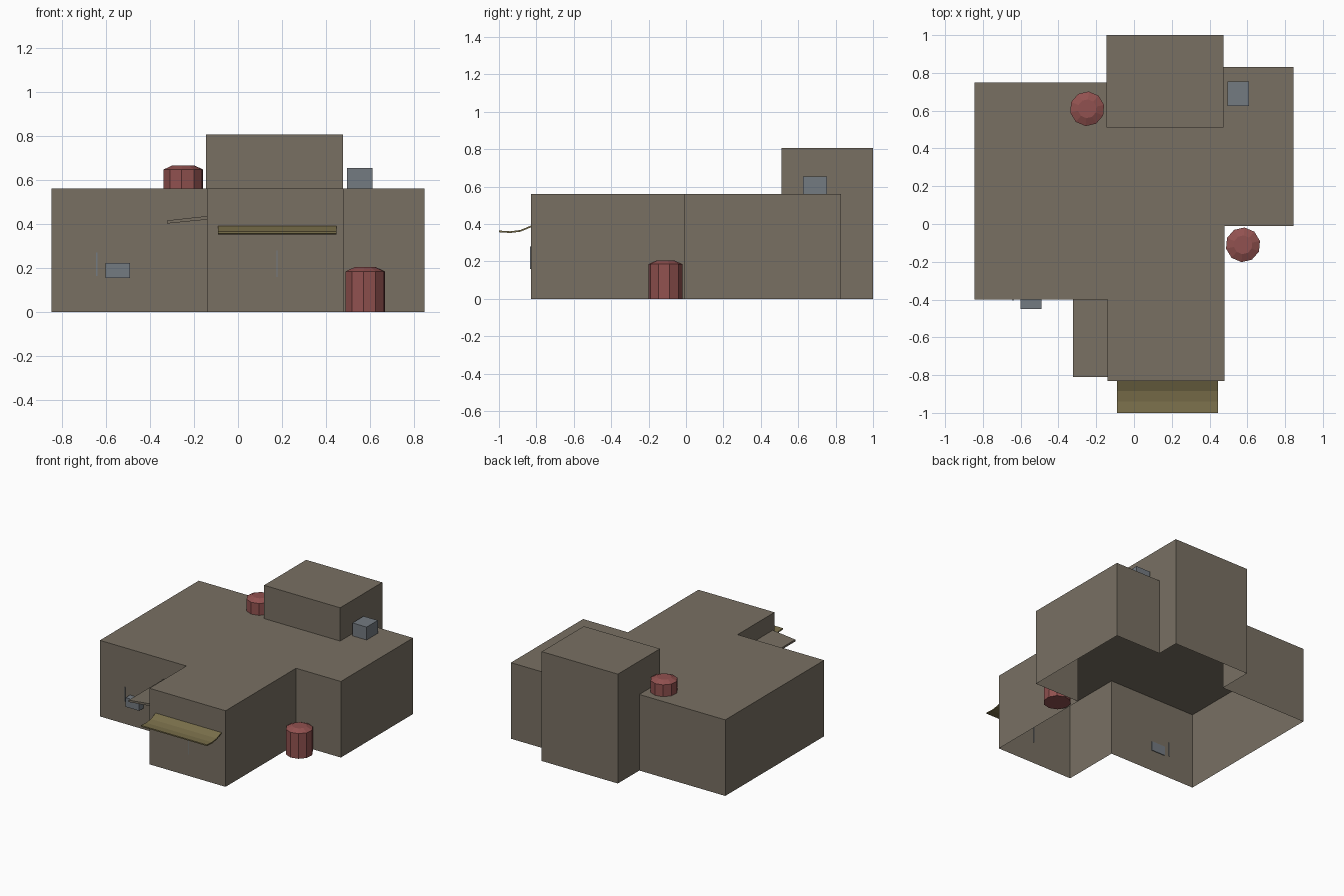
import bpy, bmesh, math

if "Cube" in bpy.data.objects:
    bpy.data.objects.remove(bpy.data.objects["Cube"])


def material(name, rgb):
    m = bpy.data.materials.new(name)
    m.diffuse_color = (*rgb, 1)
    m.use_nodes = True
    m.node_tree.nodes["Principled BSDF"].inputs["Base Color"].default_value = m.diffuse_color
    return m


WALL = material("warm grey concrete", (0.19, 0.162, 0.124))
RED = material("dull red paint", (0.285, 0.083, 0.079))
STEEL = material("blue grey metal", (0.175, 0.197, 0.22))
CANVAS = material("olive yellow canvas", (0.195, 0.16, 0.07))


def add(name, verts, faces, mat, recalc=True):
    me = bpy.data.meshes.new(name)
    me.from_pydata(verts, [], faces)
    if recalc:
        bm = bmesh.new()
        bm.from_mesh(me)
        bmesh.ops.recalc_face_normals(bm, faces=bm.faces)
        bm.to_mesh(me)
        bm.free()
    me.materials.append(mat)
    ob = bpy.data.objects.new(name, me)
    bpy.context.collection.objects.link(ob)
    return ob


def prism(name, profile, to3d, a, b, mat):
    """Sweep a closed 2D profile from a to b along the axis chosen by to3d."""
    n = len(profile)
    verts = [to3d(p, q, t) for t in (a, b) for p, q in profile]
    faces = [(i, (i + 1) % n, (i + 1) % n + n, i + n) for i in range(n)]
    faces += [tuple(reversed(range(n))), tuple(range(n, 2 * n))]
    return add(name, verts, faces, mat)


def box(name, x, y, z, mat):
    rect = [(x[0], y[0]), (x[1], y[0]), (x[1], y[1]), (x[0], y[1])]
    return prism(name, rect, lambda p, q, t: (p, q, t), *z, mat)


# Building: open-bottomed shell, walls raised from the footprint
ROOF, TOP = 0.56, 0.805
main = [(-0.145, 0.75), (-0.845, 0.75), (-0.845, -0.40), (-0.14, -0.40), (-0.14, -0.83),
        (0.48, -0.83), (0.48, -0.01), (0.845, -0.01), (0.845, 0.83), (0.475, 0.83)]
tower_back = [(0.475, 0.83), (0.475, 1.0), (-0.145, 1.0), (-0.145, 0.75)]
tower = [(0.475, 0.51), (0.475, 1.0), (-0.145, 1.0), (-0.145, 0.51)]
verts, faces = [], []


def face(points):
    faces.append(tuple(range(len(verts), len(verts) + len(points))))
    verts.extend(points)


def walls(path, z0, z1):
    for (ax, ay), (bx, by) in zip(path, path[1:]):
        face([(ax, ay, z0), (bx, by, z0), (bx, by, z1), (ax, ay, z1)])


walls(main, 0, ROOF)
walls(tower_back, 0, ROOF)
walls(tower + tower[:1], ROOF, TOP)
face([(x, y, ROOF) for x, y in main + [tower[0], tower[3]]])
face([(x, y, TOP) for x, y in tower])
add("building_shell", verts, faces, WALL, recalc=False)


# Barrels: ten-sided with a sloped shoulder
def barrel(name, cx, cy, z0):
    n, rings = 10, [(0.092, 0), (0.092, 0.185), (0.05, 0.204)]
    vs = [(cx + r * math.cos(math.radians(13) + math.tau * i / n),
           cy + r * math.sin(math.radians(13) + math.tau * i / n), z0 + z)
          for r, z in rings for i in range(n)]
    fs = [(k * n + i, k * n + (i + 1) % n, (k + 1) * n + (i + 1) % n, (k + 1) * n + i)
          for k in range(2) for i in range(n)]
    fs += [tuple(reversed(range(n))), tuple(range(2 * n, 3 * n))]
    add(name, vs, fs, RED)


barrel("ground_barrel", 0.577, -0.11, 0)
barrel("roof_barrel", -0.248, 0.61, 0.462)

# Metal units on the roof and the front wall
box("roof_unit", (0.495, 0.61), (0.625, 0.755), (ROOF, 0.655), STEEL)
box("wall_unit", (-0.60, -0.49), (-0.45, -0.395), (0.155, 0.223), STEEL)

# Thin vertical metal strips on the front walls
box("left_wall_strip", (-0.643, -0.638), (-0.404, -0.396), (0.165, 0.27), STEEL)
box("wing_wall_strip", (0.175, 0.18), (-0.834, -0.826), (0.16, 0.28), STEEL)

# Slanted side canopy
side = [(-0.323, 0.402), (-0.14, 0.420), (-0.14, 0.436), (-0.323, 0.416)]
prism("side_canopy", side, lambda p, q, t: (p, t, q), -0.81, -0.40, WALL)

# Sagging front awning
sag = [(-0.83, 0.391), (-0.885, 0.368), (-0.94, 0.361), (-1.0, 0.365)]
profile = sag + [(y, z - 0.009) for y, z in reversed(sag)]
prism("front_awning", profile, lambda p, q, t: (t, p, q), -0.09, 0.446, CANVAS)
